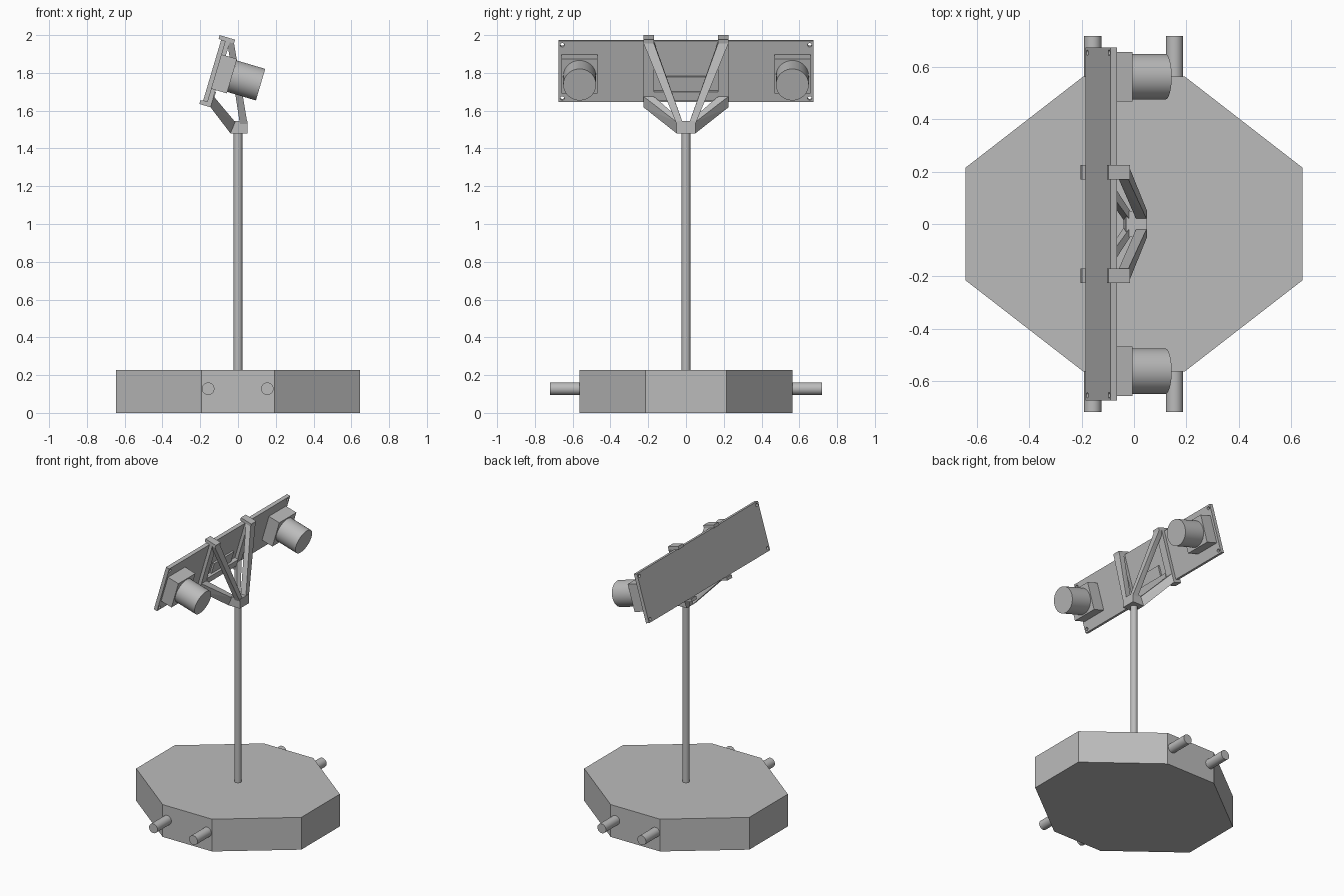
import bpy, bmesh, math
from mathutils import Matrix, Vector

if "Cube" in bpy.data.objects:
    bpy.data.objects.remove(bpy.data.objects["Cube"])

grey = bpy.data.materials.new("plain grey")
grey.diffuse_color = (0.5, 0.5, 0.5, 1)
grey.use_nodes = True
grey.node_tree.nodes["Principled BSDF"].inputs["Base Color"].default_value = grey.diffuse_color

# Tilted head frame: local x = out of the panel, y = along it, z = up it
HEAD = Matrix.Translation((-0.125, 0, 1.81)) @ Matrix.Rotation(math.radians(16.5), 4, 'Y')
WORLD = Matrix.Identity(4)


def finish(name, bm, smooth=False):
    bmesh.ops.recalc_face_normals(bm, faces=bm.faces[:])
    me = bpy.data.meshes.new(name)
    bm.to_mesh(me)
    bm.free()
    me.materials.append(grey)
    ob = bpy.data.objects.new(name, me)
    bpy.context.collection.objects.link(ob)
    if smooth:
        bpy.ops.object.select_all(action='DESELECT')
        ob.select_set(True)
        bpy.context.view_layer.objects.active = ob
        bpy.ops.object.shade_smooth_by_angle(angle=math.radians(35))
    return ob


def hull(name, pts):
    bm = bmesh.new()
    for p in pts:
        bm.verts.new(p)
    bmesh.ops.convex_hull(bm, input=bm.verts[:])
    bmesh.ops.dissolve_limit(bm, angle_limit=0.01, verts=bm.verts[:], edges=bm.edges[:])
    return finish(name, bm)


def corners(xs, ys, zs, m=WORLD):
    return [m @ Vector((x, y, z)) for x in sorted(set(xs)) for y in sorted(set(ys)) for z in sorted(set(zs))]


def box(name, xs, ys, zs, m=WORLD):
    return hull(name, corners(xs, ys, zs, m))


def rod(name, a, b, r, m=WORLD, seg=32):
    a, b = m @ Vector(a), m @ Vector(b)
    d = b - a
    mat = Matrix.Translation((a + b) / 2) @ d.to_track_quat('Z', 'Y').to_matrix().to_4x4()
    bm = bmesh.new()
    bmesh.ops.create_cone(bm, cap_ends=True, segments=seg, radius1=r, radius2=r,
                          depth=d.length, matrix=mat)
    return finish(name, bm, True)


# Eight-sided base
hull("base", [(sx * x, sy * y, z) for x, y in ((0.645, 0.215), (0.193, 0.565))
              for sx in (-1, 1) for sy in (-1, 1) for z in (0, 0.228)])

# Pegs sticking out of the front and back of the base
for x in (-0.158, 0.155):
    for s, side in ((-1, "front"), (1, "back")):
        rod(f"peg_{side}", (x, s * 0.56, 0.128), (x, s * 0.72, 0.128), 0.033)

# Pole and hub
rod("pole", (0, 0, 0.22), (0, 0, 1.485), 0.023, seg=24)
hull("hub", corners((-0.04, 0.05), (-0.05, 0.05), (1.48,))
     + corners((-0.03, 0.05), (-0.05, 0.05), (1.545,)))

# Long panel with a screw hole in each corner
panel = box("panel", (-0.0125, 0.0125), (-0.675, 0.675), (-0.1685, 0.1685), HEAD)
for y in (-0.655, 0.655):
    for z in (-0.147, 0.147):
        cut = rod("hole_cutter", (-0.05, y, z), (0.05, y, z), 0.011, HEAD, 16)
        cut.hide_render = True
        cut.hide_set(True)
        mod = panel.modifiers.new("hole", 'BOOLEAN')
        mod.operation = 'DIFFERENCE'
        mod.object = cut

for s, side in ((-1, "left"), (1, "right")):
    # Square housing and round lens
    box(f"housing_{side}", (0.0125, 0.097), (s * 0.468, s * 0.658), (-0.095, 0.095), HEAD)
    rod(f"lens_{side}", (0.09, s * 0.563, 0), (0.255, s * 0.563, 0), 0.087, HEAD, 48)

    # Rail against the panel with clips over its edges
    ys = (s * 0.17, s * 0.225)
    box(f"rail_{side}", (0.0125, 0.035), ys, (-0.19, 0.19), HEAD)
    box(f"top_clip_{side}", (-0.027, 0.058), ys, (0.1685, 0.19), HEAD)
    box(f"bottom_clip_{side}", (-0.027, 0.035), ys, (-0.19, -0.1685), HEAD)

    # Struts running from the rail down to the hub
    hy = (s * 0.015, s * 0.05)
    hull(f"upper_strut_{side}", corners((0.02, 0.058), ys, (0.17,), HEAD)
         + corners((0.01, 0.05), hy, (1.53,)))
    hull(f"lower_strut_{side}", corners((0.035,), ys, (-0.19, -0.13), HEAD)
         + corners((-0.04,), hy, (1.48,)) + corners((-0.015,), hy, (1.54,)))

# Cross pieces between the rails
box("cross_bar", (0.0125, 0.04), (-0.17, 0.17), (-0.155, -0.105), HEAD)
box("cross_plate", (0.0125, 0.025), (-0.11, 0.11), (-0.105, -0.025), HEAD)
